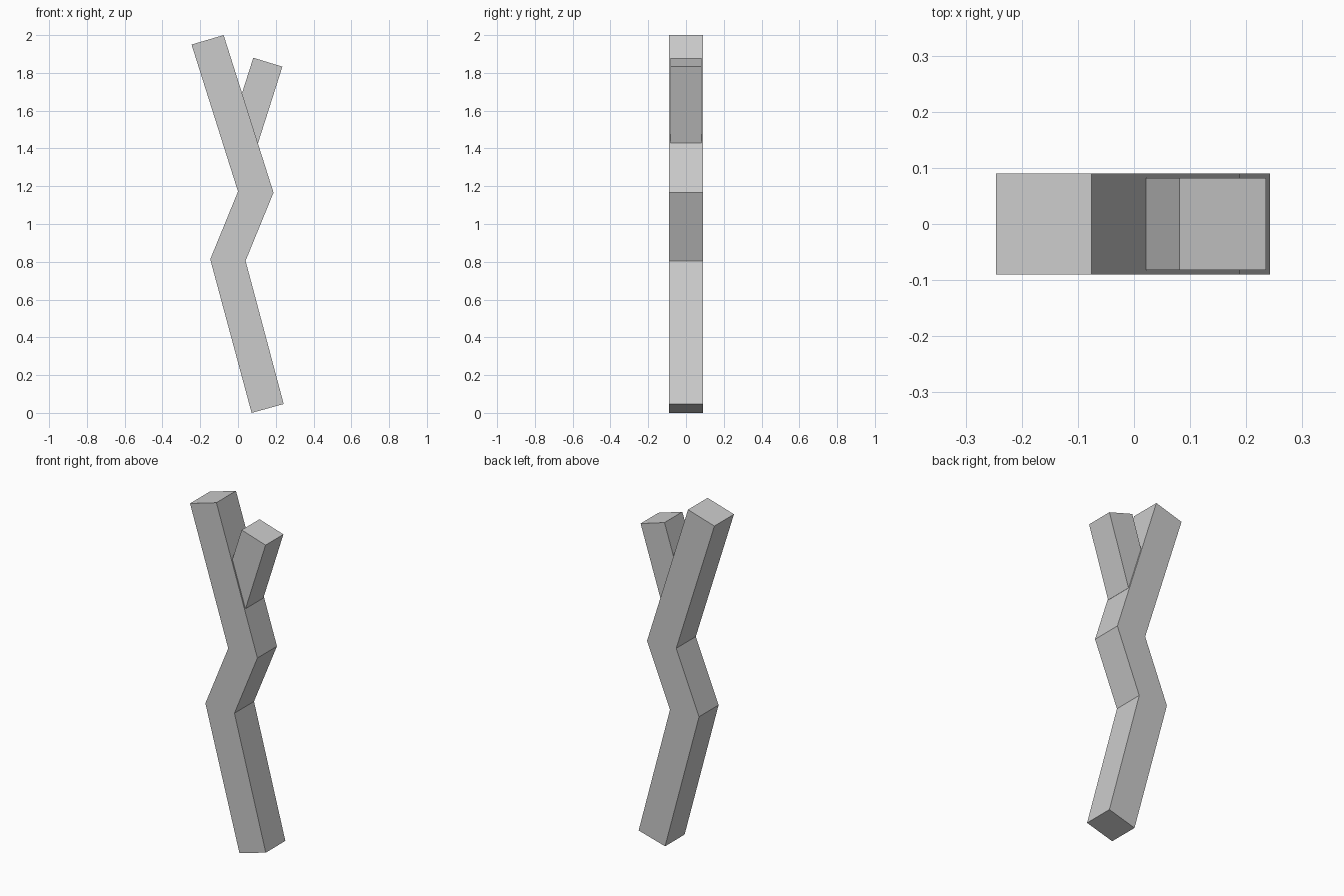
import bpy, bmesh

if "Cube" in bpy.data.objects:
    bpy.data.objects.remove(bpy.data.objects["Cube"])


def slab(name, outline, half_depth):
    """Extrude a front-view (x, z) outline evenly along y."""
    bm = bmesh.new()
    face = bm.faces.new([bm.verts.new((x, -half_depth, z)) for x, z in outline])
    ext = bmesh.ops.extrude_face_region(bm, geom=[face], use_keep_orig=True)
    for v in ext["geom"]:
        if isinstance(v, bmesh.types.BMVert):
            v.co.y = half_depth
    bmesh.ops.recalc_face_normals(bm, faces=bm.faces)
    mesh = bpy.data.meshes.new(name)
    bm.to_mesh(mesh)
    bm.free()
    obj = bpy.data.objects.new(name, mesh)
    bpy.context.collection.objects.link(obj)
    return obj


# Zigzag trunk: left edge upward, then right edge downward
trunk_left = [(0.072, 0.0), (-0.147, 0.813), (0.0, 1.172), (-0.246, 1.95)]
trunk_right = [(-0.076, 2.0), (0.188, 1.166), (0.04, 0.805), (0.242, 0.047)]
slab("trunk", trunk_left + trunk_right, 0.09)

# Side branch, its square lower end buried in the trunk
slab("side_branch", [(-0.048, 1.476), (0.081, 1.88), (0.235, 1.833), (0.106, 1.428)], 0.082)
